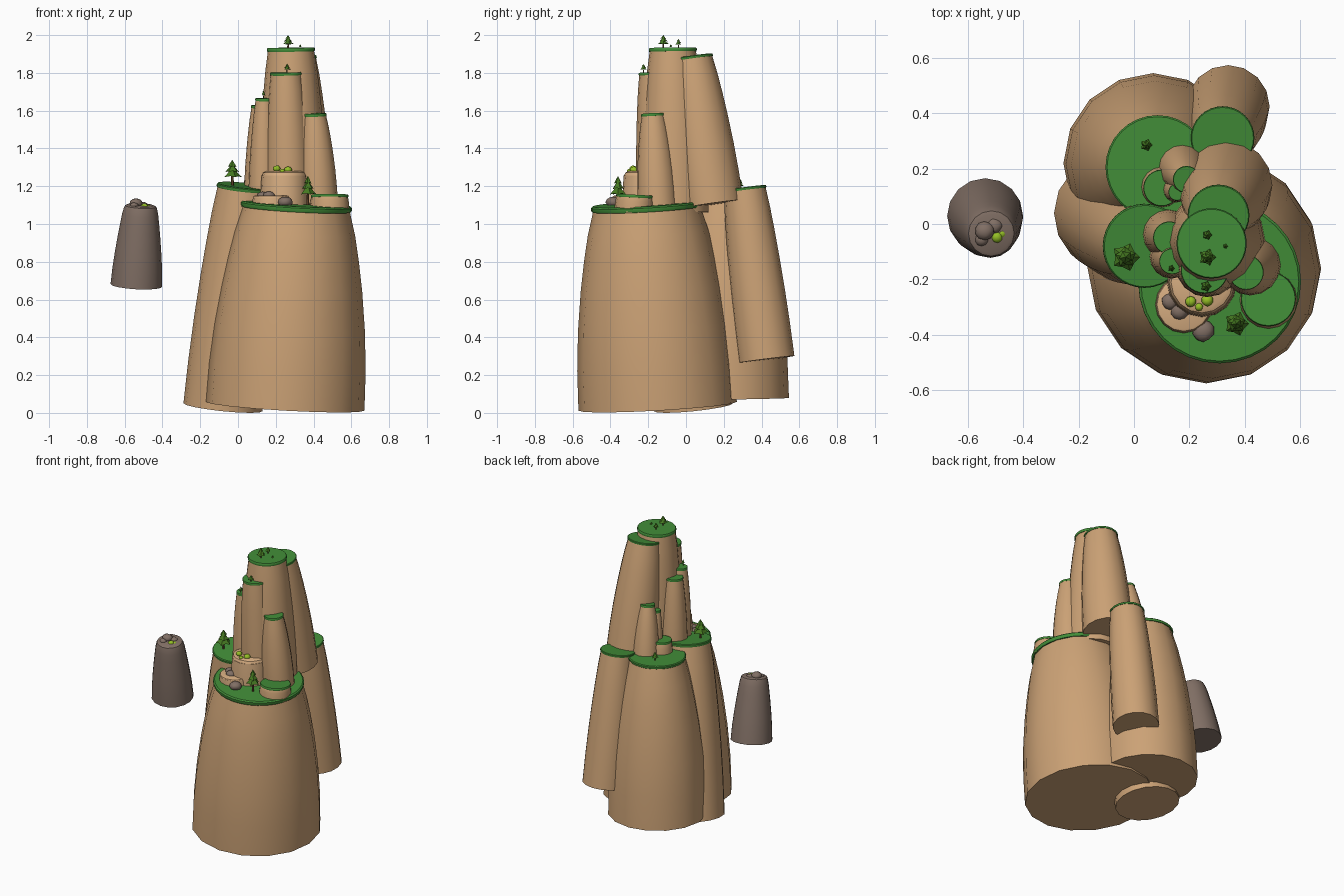
import bpy, bmesh, math, random
from mathutils import Vector, Matrix

if "Cube" in bpy.data.objects:
    bpy.data.objects.remove(bpy.data.objects["Cube"])

random.seed(4)


def material(name, rgb):
    m = bpy.data.materials.new(name)
    m.diffuse_color = (*rgb, 1)
    m.use_nodes = True
    m.node_tree.nodes["Principled BSDF"].inputs["Base Color"].default_value = m.diffuse_color
    return m


ROCK = material("tan_rock", (0.60, 0.36, 0.18))
PALE = material("pale_rock", (0.68, 0.42, 0.22))
GREY = material("grey_rock", (0.22, 0.16, 0.13))
GRASS = material("grass", (0.055, 0.27, 0.04))
LEAF = material("leaf", (0.06, 0.19, 0.015))
BUSH = material("bush", (0.30, 0.52, 0.02))
WOOD = material("wood", (0.16, 0.075, 0.03))


def finish(name, bm, mat, angle=40):
    bmesh.ops.recalc_face_normals(bm, faces=bm.faces)
    me = bpy.data.meshes.new(name)
    bm.to_mesh(me)
    bm.free()
    me.shade_smooth()
    me.set_sharp_from_angle(angle=math.radians(angle))
    me.materials.append(mat)
    ob = bpy.data.objects.new(name, me)
    bpy.context.collection.objects.link(ob)
    return ob


def lathe(name, base, axis, profile, sides, mat):
    """Closed stack of rings (height, radius) set along a tilted axis."""
    frame = Matrix.Translation(base) @ Vector((0, 0, 1)).rotation_difference(axis).to_matrix().to_4x4()
    bm = bmesh.new()
    rings = []
    for h, r in profile:
        rings.append([bm.verts.new(frame @ Vector((r * math.cos(a), r * math.sin(a), h)))
                      for a in (2 * math.pi * i / sides for i in range(sides))])
    for lo, hi in zip(rings, rings[1:]):
        for i in range(sides):
            j = (i + 1) % sides
            bm.faces.new((lo[i], lo[j], hi[j], hi[i]))
    bm.faces.new(rings[0])
    bm.faces.new(rings[-1])
    return finish(name, bm, mat)


def rock(name, base, top, r0, r1, cap=0.015, mat=ROCK, power=2, sides=16):
    """Leaning, bulging pillar with a grass disc, or a rounded rim if cap is 0."""
    base, top = Vector(base), Vector(top)
    axis = top - base
    length = axis.length
    n = axis.normalized()
    body = length - cap
    prof = [(body * t, r1 + (r0 - r1) * (1 - t ** power)) for t in (0, .2, .4, .6, .75, .88)]
    if cap:
        prof.append((body, r1 * 0.98))
        c = cap
        lathe(name + "_grass", base + n * (body - 0.002), axis,
              [(0, r1), (c * .3, r1 * 1.015), (c * .75, r1 * 1.015), (c, r1 * .985)], sides * 2, GRASS)
    else:
        b = min(r1 * 0.2, length * 0.12)
        prof += [(body - b, r1), (body - b * .3, r1 - b * .3), (body, r1 - b)]
    lathe(name, base, axis, prof, sides, mat)


# Large base rocks
rock("front_base_rock", (.25, -.15, .035), (.31, -.21, 1.11), .42, .29, .03)
rock("left_base_rock", (-.08, .04, .03), (.04, -.08, 1.205), .21, .15, .02)
rock("back_base_rock", (.07, .22, .075), (.085, .205, 1.18), .325, .185, .02)
rock("back_right_base_rock", (.34, .425, .283), (.32, .31, 1.195), .15, .113)

# Tall towers and spires
rock("main_tower", (.295, -.06, 1.06), (.28, -.07, 1.935), .18, .125, .02)
rock("rear_tower", (.335, .14, 1.105), (.305, .03, 1.89), .165, .11)
rock("front_spire", (.27, -.14, 1.09), (.255, -.165, 1.805), .12, .085)
rock("right_spire", (.425, -.15, 1.09), (.405, -.175, 1.587), .105, .062)
rock("left_front_spire", (.135, -.115, 1.10), (.138, -.135, 1.668), .08, .046)
rock("left_rear_spire", (.12, -.035, 1.10), (.128, -.05, 1.63), .09, .058)
rock("back_spire", (.17, .21, 1.10), (.19, .16, 1.50), .085, .048)
rock("back_thin_spire", (.15, .13, 1.10), (.155, .115, 1.45), .05, .03)

# Low ledges
rock("back_ledge", (.10, .135, 1.12), (.10, .13, 1.26), .075, .065)
rock("right_ledge", (.485, -.275, 1.06), (.485, -.27, 1.157), .105, .098)
rock("round_ledge", (.245, -.21, 1.08), (.245, -.21, 1.28), .127, .118, 0, PALE)
rock("low_ledge", (.18, -.29, 1.07), (.18, -.29, 1.15), .105, .10, 0, PALE)

# Floating grey rock
rock("floating_rock", (-.538, .03, .675), (-.515, -.035, 1.1), .137, .088, 0, GREY, 1.4)


def blob(name, pos, r, mat, squash=.75):
    bm = bmesh.new()
    bmesh.ops.create_icosphere(bm, subdivisions=2, radius=r)
    for v in bm.verts:
        v.co *= random.uniform(.94, 1.05)
        v.co.z *= squash
        v.co += Vector(pos)
    finish(name, bm, mat)


# Boulders and bushes
for i, (x, y, z, r) in enumerate([
        (.25, -.385, 1.115, .04), (.165, -.315, 1.15, .032), (.13, -.28, 1.15, .03),
        (-.54, -.025, 1.11, .034), (-.505, -.005, 1.095, .03), (-.55, -.055, 1.095, .025)]):
    blob(f"boulder_{i}", (x, y, z), r, GREY)
for i, (x, y, z, r) in enumerate([
        (.205, -.28, 1.293, .02), (.265, -.275, 1.285, .022), (.235, -.30, 1.28, .014),
        (-.495, -.048, 1.092, .02), (-.477, -.035, 1.088, .016)]):
    blob(f"bush_{i}", (x, y, z), r, BUSH, .85)


def tree(name, x, y, z, h, r):
    """Trunk with three star-shaped cone layers."""
    lathe(name + "_trunk", Vector((x, y, z - .01)), Vector((0, 0, 1)),
          [(0, r * .17), (h * .5, r * .12)], 6, WOOD)
    bm = bmesh.new()
    for k, (lo, hi, s) in enumerate([(.32, .68, 1), (.52, .85, .74), (.72, 1, .48)]):
        ring = []
        for i in range(10):
            a = math.pi * i / 5 + k * .4
            q = r * s * (1 if i % 2 == 0 else .72)
            ring.append(bm.verts.new((x + q * math.cos(a), y + q * math.sin(a),
                                      z + h * (lo + (0 if i % 2 == 0 else .04)))))
        tip = bm.verts.new((x, y, z + h * hi))
        under = bm.verts.new((x, y, z + h * (lo + .06)))
        for i in range(10):
            a, b = ring[i], ring[(i + 1) % 10]
            bm.faces.new((a, b, tip))
            bm.faces.new((b, a, under))
    finish(name + "_leaves", bm, LEAF, 20)


# Trees
for i, t in enumerate([
        (-.03, -.12, 1.205, .135, .052), (.37, -.36, 1.11, .145, .045),
        (.265, -.12, 1.93, .07, .031), (.265, -.04, 1.935, .045, .018),
        (.33, -.08, 1.93, .022, .009), (.26, -.225, 1.803, .044, .02),
        (.135, -.16, 1.668, .04, .012), (.045, .285, 1.182, .06, .023)]):
    tree(f"tree_{i}", *t)
